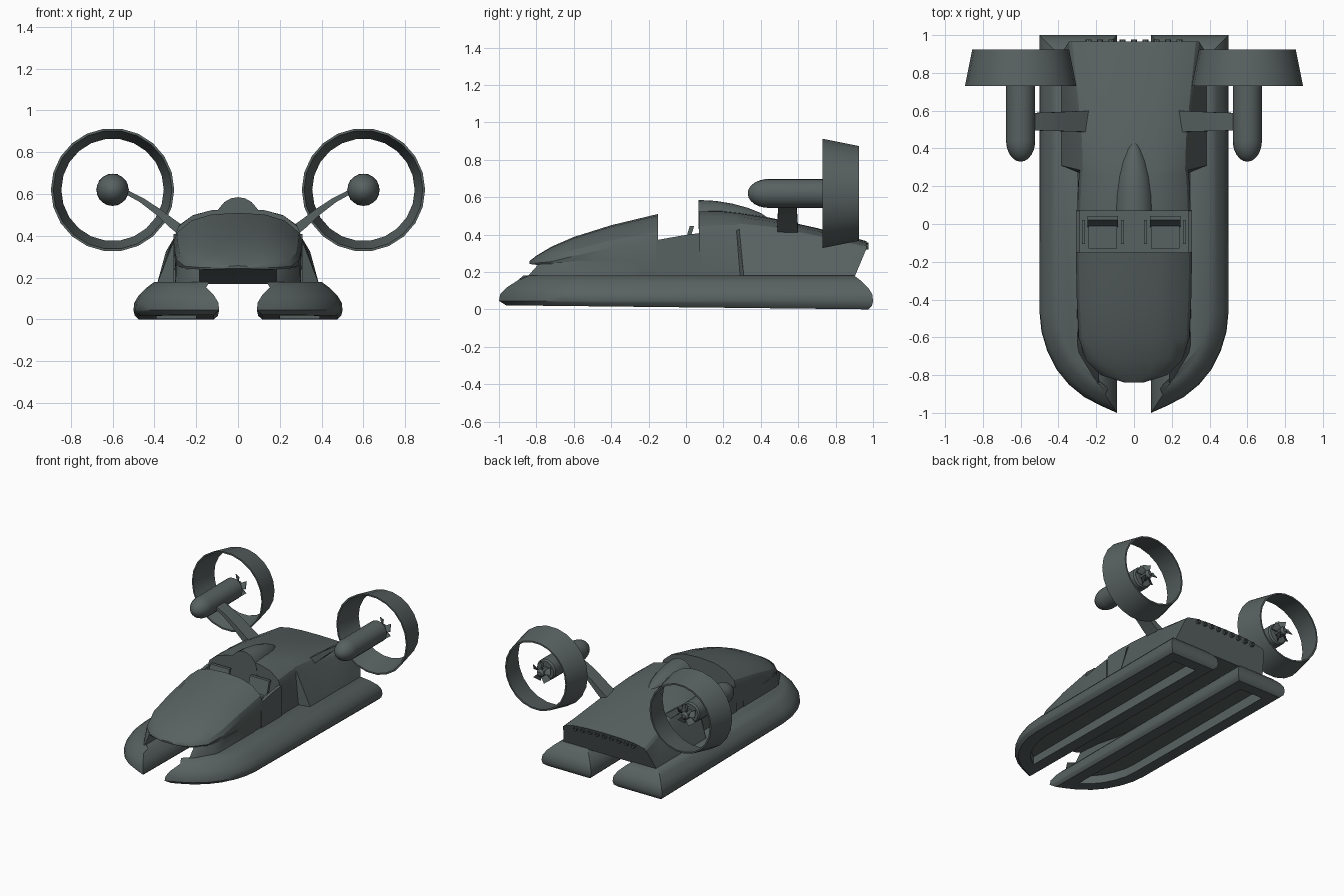
import bpy, bmesh, math
from mathutils import Vector

if "Cube" in bpy.data.objects:
    bpy.data.objects.remove(bpy.data.objects["Cube"])

mat = bpy.data.materials.new("slate grey")
mat.diffuse_color = (0.098, 0.122, 0.119, 1)
mat.use_nodes = True
mat.node_tree.nodes["Principled BSDF"].inputs["Base Color"].default_value = mat.diffuse_color


def finish(name, bm, angle=28):
    bmesh.ops.recalc_face_normals(bm, faces=bm.faces)
    me = bpy.data.meshes.new(name)
    bm.to_mesh(me)
    bm.free()
    me.materials.append(mat)
    me.shade_smooth()
    me.set_sharp_from_angle(angle=math.radians(angle))
    ob = bpy.data.objects.new(name, me)
    bpy.context.collection.objects.link(ob)
    return ob


def loft(name, rings, caps=True, closed=False, angle=28):
    """Bridge equal-length closed rings of points."""
    bm = bmesh.new()
    vs = [[bm.verts.new(p) for p in r] for r in rings]
    n = len(vs[0])
    pairs = list(zip(vs, vs[1:])) + ([(vs[-1], vs[0])] if closed else [])
    for a, b in pairs:
        for i in range(n):
            j = (i + 1) % n
            bm.faces.new((a[i], a[j], b[j], b[i]))
    if caps and not closed:
        bm.faces.new(vs[0])
        bm.faces.new(vs[-1])
    return finish(name, bm, angle)


def solid(name, pts):
    """Convex solid around the given points."""
    bm = bmesh.new()
    for p in pts:
        bm.verts.new(p)
    bmesh.ops.convex_hull(bm, input=bm.verts)
    bmesh.ops.dissolve_limit(bm, angle_limit=0.01, verts=bm.verts, edges=bm.edges)
    return finish(name, bm)


def box(name, x, y, z, lean=0):
    """Box from ranges; lean shifts the top along y."""
    return solid(name, [(a, b + (lean if c == z[1] else 0), c) for a in x for b in y for c in z])


def lathe(name, cx, cz, profile, n, closed=False):
    """Revolve (y, radius) pairs about an axis along y."""
    rings = [[(cx + r * math.cos(2 * math.pi * i / n), y, cz + r * math.sin(2 * math.pi * i / n))
              for i in range(n)] for y, r in profile]
    return loft(name, rings, closed=closed, angle=35)


def inset(poly, d):
    """Mitred inward offset of a counter-clockwise outline."""
    out = []
    for i, p in enumerate(poly):
        p, a, b = Vector(p), Vector(poly[i - 1]), Vector(poly[(i + 1) % len(poly)])
        e, f = (p - a).normalized(), (b - p).normalized()
        n1, n2 = Vector((-e.y, e.x)), Vector((-f.y, f.x))
        out.append(p + (n1 + n2) * d / (1 + n1.dot(n2)))
    return out


def hull_ring(y, xb, zb, xs, zs, zt, yb=None):
    """Body cross-section: bottom edge, shoulder and rounded roof."""
    h = zt - zs
    half = [(xb, y if yb is None else yb, zb), (xs, y, zs), (xs * .95, y, zs + h * .32),
            (xs * .73, y, zs + h * .73), (xs * .42, y, zs + h * .94)]
    return half + [(0, y, zt)] + [(-x, yy, z) for x, yy, z in reversed(half)]


# Front cowl
loft("front_cowl", [hull_ring(*s) for s in (
    (-.838, .05, .243, .055, .247, .257),
    (-.80, .165, .238, .175, .248, .287),
    (-.72, .245, .235, .255, .255, .335),
    (-.60, .28, .225, .293, .285, .387),
    (-.40, .295, .19, .303, .33, .45),
    (-.15, .30, .17, .308, .37, .51))])

# Rear body with flared sides
loft("rear_body", [hull_ring(*s) for s in (
    (.07, .30, .17, .30, .405, .53),
    (.19, .30, .17, .295, .415, .53),
    (.27, .30, .17, .29, .42, .52, .29),
    (.285, .387, .17, .285, .43, .518, .31),
    (.45, .387, .17, .29, .42, .49),
    (.70, .387, .17, .315, .375, .435),
    (.965, .387, .17, .345, .325, .365, .90))])

# Headrest fairing behind the cockpit
loft("headrest_fairing", [[(r * math.cos(math.pi * i / 10), y, .43 + (z - .43) * math.sin(math.pi * i / 10) ** .8)
                           for i in range(11)]
                          for y, r, z in ((.068, .112, .585), (.16, .108, .58), (.25, .095, .565),
                                          (.33, .075, .543), (.40, .045, .515), (.445, .012, .485))])

# Cockpit tub
box("cockpit_floor", (-.30, .30), (-.16, .08), (.17, .31))

# Rear exhaust row under the roof lip
for i in range(9):
    x = (i - 4) * .06
    lathe("exhaust_pipe", x, .342 - .12 * x * x, [(.90, .016), (.977, .016), (.977, .011), (.955, .011)], 8)

for s in (1, -1):
    # Air cushion skirt, hollow underneath
    plan = [(.09, 1), (.09, -1), (.18, -.96), (.265, -.915), (.345, -.85), (.41, -.77),
            (.46, -.67), (.49, -.57), (.5, -.47), (.5, 1)]
    rings = []
    for d, z in ((.11, .08), (.11, 0), (.025, 0), (.006, .018), (0, .045), (.004, .08), (.025, .115),
                 (.06, .15), (.10, .18)):
        rings.append([(s * p.x, p.y, z + (.011 * (1 - p.y) if z < .03 else 0)) for p in inset(plan, d)])
    loft("skirt", rings, angle=40)

    # Bow fairing joining the skirt to the nose
    solid("bow_fairing", [(s * x, y, z) for x, y, z in (
        (.185, -.87, .15), (.185, -.79, .24), (.185, -.25, .15), (.185, -.25, .26),
        (.30, -.68, .15), (.27, -.69, .25), (.303, -.25, .15), (.30, -.25, .26), (.295, -.55, .26))])

    # Cockpit side wall
    solid("cockpit_wall", [(s * x, y, z) for x in (.285, .308)
                           for y, z in ((-.16, .17), (-.16, .37), (-.02, .395), (.075, .408), (.075, .17))])

    # Seat with leaning back and armrests
    box("seat_cushion", (s * .09, s * .24), (-.13, .0), (.31, .345))
    box("seat_back", (s * .085, s * .245), (-.015, .008), (.33, .445), .035)
    for x in (.062, .268):
        box("armrest", (s * (x - .008), s * (x + .008)), (-.105, .02), (.31, .375))

    # Curved strut carrying the engine
    rings = []
    for x, z, t, y0, y1 in ((.25, .41, .026, .487, .60), (.31, .455, .022, .489, .597), (.38, .513, .017, .491, .594),
                            (.46, .57, .013, .493, .59), (.55, .618, .011, .495, .588)):
        k = .7 * t
        rings.append([(s * (x + k), y0, z - k), (s * (x + k), y1, z - k),
                      (s * (x - k), y1, z + k), (s * (x - k), y0, z + k)])
    loft("engine_strut", rings)

    # Engine nacelle with rounded nose
    nose = [(.44 - .11 * math.cos(a), .077 * math.sin(a)) for a in (.06, .3, .55, .85, 1.15, 1.4)]
    lathe("engine_nacelle", s * .6, .62, nose + [(.44, .077), (.80, .077), (.812, .068)], 20)
    lathe("propeller_hub", s * .6, .62, [(.80, .03), (.87, .03), (.885, .015)], 10)

    # Small propeller blades
    for i in range(5):
        a = 2 * math.pi * i / 5 + .3
        u, v = Vector((math.cos(a), 0, math.sin(a))), Vector((-math.sin(a), 0, math.cos(a)))
        c = Vector((s * .6, .85, .62))
        solid("propeller_blade", [c + u * r + v * (w * e) + Vector((0, .014 * e + t, 0))
                                  for r, w in ((.02, .012), (.075, .024)) for e in (-1, 1) for t in (-.003, .003)])

    # Tapered fan duct
    lathe("fan_duct", s * .6, .62, [(.73, .295), (.925, .256), (.925, .245), (.73, .284)], 22, closed=True)
